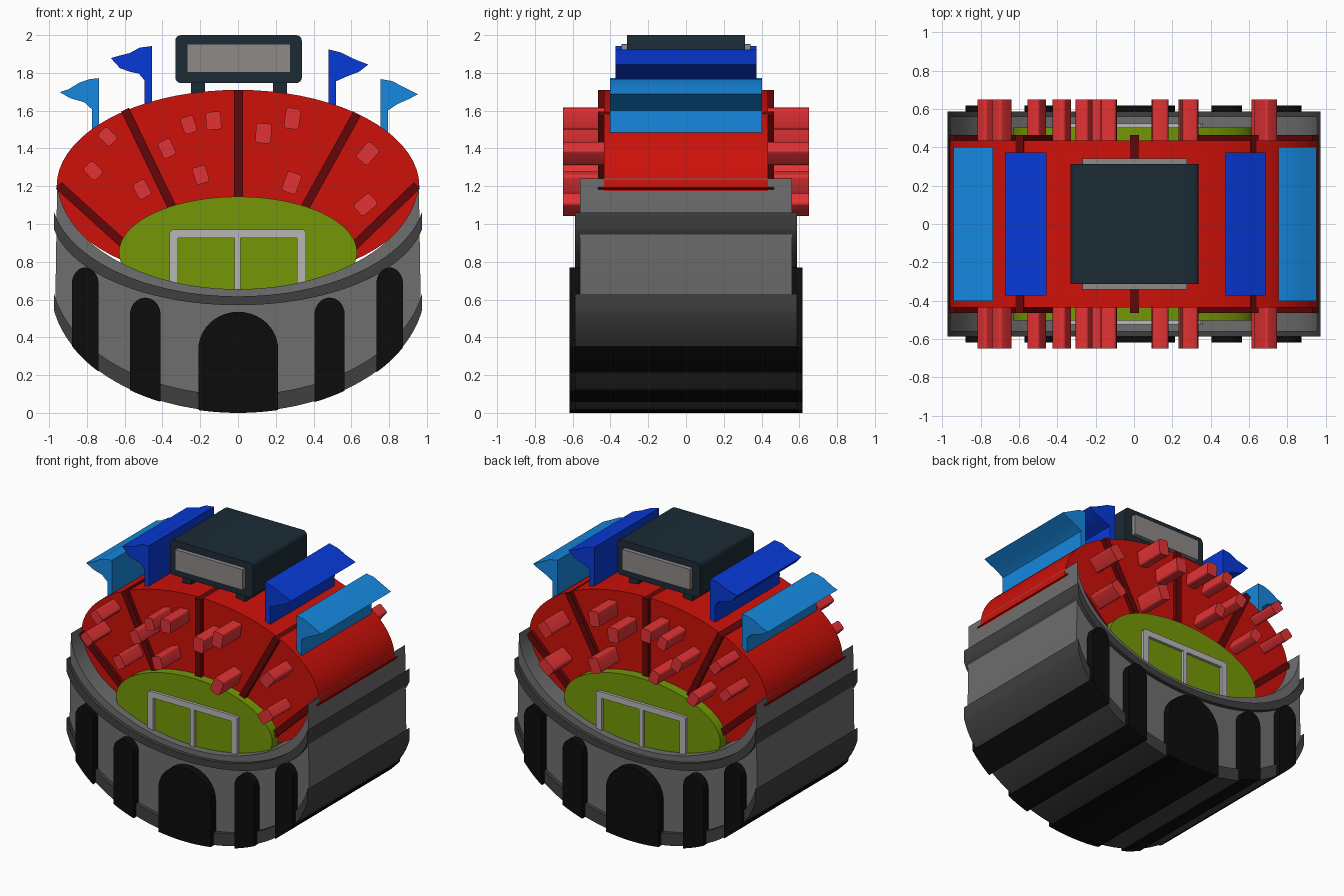
import bpy, bmesh
from math import sin, cos, pi, sqrt, radians

if "Cube" in bpy.data.objects:
    bpy.data.objects.remove(bpy.data.objects["Cube"])


def material(name, r, g, b):
    m = bpy.data.materials.new(name)
    m.diffuse_color = [(c / 255) ** 2.2 for c in (r, g, b)] + [1]
    m.use_nodes = True
    m.node_tree.nodes["Principled BSDF"].inputs["Base Color"].default_value = m.diffuse_color
    return m


WALL = material("wall_grey", 110, 110, 110)
BAND = material("band_grey", 66, 66, 66)
BLACK = material("black", 20, 20, 20)
RED = material("stand_red", 205, 24, 18)
DARK_RED = material("aisle_red", 100, 14, 16)
CORAL = material("seat_coral", 226, 54, 56)
GREEN = material("pitch_green", 116, 150, 14)
LIGHT = material("goal_grey", 182, 182, 182)
SLATE = material("board_slate", 33, 47, 56)
SCREEN = material("screen_grey", 140, 136, 134)
BLUE = material("flag_blue", 16, 60, 215)
SKY = material("flag_sky", 28, 135, 222)


def extrude(name, pts, half, mat):
    """Sweep an x-z outline from y = -half to y = half."""
    bm = bmesh.new()
    face = bm.faces.new([bm.verts.new((x, -half, z)) for x, z in pts])
    out = bmesh.ops.extrude_face_region(bm, geom=[face])
    for v in out["geom"]:
        if isinstance(v, bmesh.types.BMVert):
            v.co.y = half
    bmesh.ops.recalc_face_normals(bm, faces=bm.faces)
    me = bpy.data.meshes.new(name)
    bm.to_mesh(me)
    bm.free()
    me.materials.append(mat)
    ob = bpy.data.objects.new(name, me)
    bpy.context.collection.objects.link(ob)
    bpy.ops.object.select_all(action="DESELECT")
    ob.select_set(True)
    bpy.context.view_layer.objects.active = ob
    bpy.ops.object.shade_smooth_by_angle(angle=radians(25))
    return ob


def ellipse(cz, rx, rz, n=72):
    return [(rx * cos(2 * pi * i / n), cz + rz * sin(2 * pi * i / n)) for i in range(n)]


def rounded(cx, cz, w, h, r, angle=0):
    """Rounded rectangle, rotated by angle degrees."""
    pts = []
    for k, (sx, sz) in enumerate([(1, 1), (-1, 1), (-1, -1), (1, -1)]):
        for i in range(5):
            a = (k + i / 4) * pi / 2
            pts.append((sx * (w / 2 - r) + r * cos(a), sz * (h / 2 - r) + r * sin(a)))
    c, s = cos(radians(angle)), sin(radians(angle))
    return [(cx + x * c - z * s, cz + x * s + z * c) for x, z in pts]


def sag(x, z0, depth):
    """Hanging curve shared by the wall foot and the bands."""
    return z0 + depth * (1 - sqrt(1 - (x / 0.99) ** 2))


def span(a, b, n):
    return [a + (b - a) * i / n for i in range(n + 1)]


def swept_x(r, n=48):
    return [-r * cos(pi * i / n) for i in range(n + 1)]


# Outer wall with a curved foot and a scooped rim
W = 0.968
wall = [(x, sag(x, 0.012, 0.66)) for x in swept_x(W)]
wall += [(-x, 1.24 - 0.585 * sqrt(max(0, 1 - (x / 0.957) ** 2))) for x in swept_x(0.957)]
extrude("outer_wall", wall, 0.56, WALL)

# Dark bands around the wall
def band(name, z0, z1, d0, d1):
    xs = swept_x(0.973)
    pts = [(x, sag(x, z0, d0)) for x in xs] + [(-x, sag(x, z1, d1)) for x in xs]
    extrude(name, pts, 0.588, BAND)


band("foot_band", 0.005, 0.095, 0.655, 0.655)
band("rim_band", 0.57, 0.617, 0.49, 0.545)

# Arched openings
for name, x0, x1, top, rise in [
    ("centre_arch", -0.21, 0.213, 0.535, 0.2),
    ("left_arch", -0.572, -0.41, 0.61, 0.09),
    ("right_arch", 0.405, 0.565, 0.61, 0.09),
    ("far_left_arch", -0.88, -0.738, 0.77, 0.09),
    ("far_right_arch", 0.732, 0.874, 0.77, 0.09),
]:
    c, r = (x0 + x1) / 2, (x1 - x0) / 2
    pts = [(x, sag(x, 0, 0.655)) for x in span(x0, x1, 10)]
    pts += [(c + r * cos(a), top - rise + rise * sin(a)) for a in span(0, pi, 20)]
    extrude(name, pts, 0.618, BLACK)

# Seating bowl and pitch
extrude("seating_bowl", ellipse(1.2, 0.96, 0.51), 0.435, RED)
extrude("pitch", ellipse(0.85, 0.63, 0.295), 0.505, GREEN)

# Aisles dividing the stands
for i, (xa, za, xb, zb) in enumerate([
    (-0.95, 1.205, -0.58, 0.87), (-0.598, 1.605, -0.345, 1.08), (0.003, 1.71, 0.003, 1.1),
    (0.63, 1.585, 0.35, 1.08), (0.948, 1.205, 0.6, 0.87),
]):
    dx, dz = xb - xa, zb - za
    l = sqrt(dx * dx + dz * dz)
    nx, nz = -dz / l * 0.023, dx / l * 0.023
    extrude(f"aisle_{i + 1}", [(xa + nx, za + nz), (xb + nx, zb + nz),
                               (xb - nx, zb - nz), (xa - nx, za - nz)], 0.465, DARK_RED)

# Seats: centre x, z, width, height, tilt
for i, (x, z, w, h, a) in enumerate([
    (-0.69, 1.463, 0.07, 0.09, 45), (-0.768, 1.282, 0.07, 0.09, 45),
    (-0.508, 1.183, 0.073, 0.093, 30), (-0.377, 1.4, 0.073, 0.093, 25),
    (-0.261, 1.525, 0.07, 0.09, 18), (-0.13, 1.547, 0.08, 0.095, 4),
    (-0.197, 1.26, 0.073, 0.093, 17), (0.135, 1.48, 0.083, 0.105, -4),
    (0.288, 1.558, 0.08, 0.11, -8), (0.284, 1.218, 0.08, 0.11, -20),
    (0.687, 1.373, 0.08, 0.108, -40), (0.675, 1.103, 0.08, 0.11, -50),
]):
    extrude(f"seat_{i + 1}", rounded(x, z, w, h, 0.015, a), 0.65, CORAL)

# Goal frame with a centre post
g = [(-0.362, 0.61), (-0.362, 0.955), (-0.347, 0.97), (0.345, 0.97), (0.36, 0.955), (0.36, 0.61),
     (0.313, 0.61), (0.313, 0.925), (0.013, 0.925), (0.013, 0.61),
     (-0.019, 0.61), (-0.019, 0.925), (-0.317, 0.925), (-0.317, 0.61)]
extrude("goal_frame", g, 0.525, LIGHT)

# Scoreboard
extrude("scoreboard", rounded(0.003, 1.873, 0.67, 0.254, 0.03), 0.312, SLATE)
extrude("scoreboard_screen", rounded(0.003, 1.877, 0.548, 0.15, 0.004), 0.342, SCREEN)
for side, x in (("left", -0.212), ("right", 0.222)):
    extrude(f"scoreboard_{side}_leg", rounded(x, 1.7, 0.074, 0.14, 0.003), 0.285, SLATE)

# Flags on poles
extrude("left_sky_flag", [(-0.773, 1.4), (-0.736, 1.4), (-0.736, 1.772), (-0.784, 1.767),
        (-0.836, 1.75), (-0.9, 1.712), (-0.943, 1.698), (-0.889, 1.666), (-0.815, 1.645),
        (-0.773, 1.607)], 0.403, SKY)
extrude("right_sky_flag", [(0.795, 1.4), (0.755, 1.4), (0.755, 1.767), (0.815, 1.757),
        (0.879, 1.724), (0.953, 1.687), (0.905, 1.662), (0.842, 1.634),
        (0.795, 1.602)], 0.403, SKY)
extrude("left_blue_flag", [(-0.495, 1.58), (-0.456, 1.58), (-0.456, 1.942), (-0.52, 1.934),
        (-0.573, 1.905), (-0.636, 1.889), (-0.673, 1.878), (-0.625, 1.825), (-0.573, 1.806),
        (-0.525, 1.796), (-0.495, 1.761)], 0.372, BLUE)
extrude("right_blue_flag", [(0.52, 1.56), (0.478, 1.56), (0.478, 1.925), (0.546, 1.908),
        (0.615, 1.873), (0.69, 1.844), (0.641, 1.806), (0.578, 1.782),
        (0.52, 1.756)], 0.372, BLUE)
